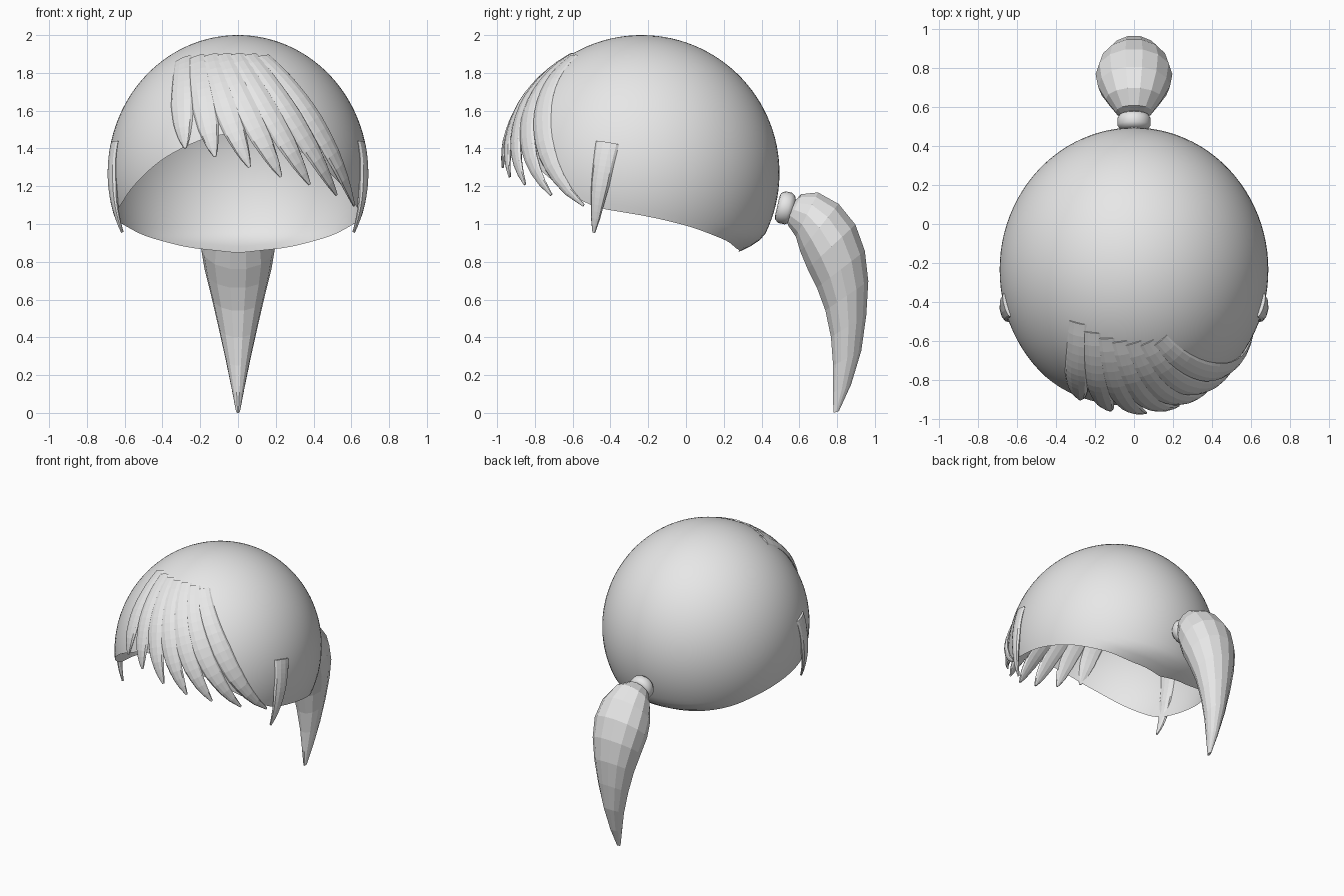
import bpy, bmesh, math
from mathutils import Vector

if "Cube" in bpy.data.objects:
    bpy.data.objects.remove(bpy.data.objects["Cube"])

C = Vector((0, -0.235, 1.27))      # skull centre
R = Vector((0.69, 0.73, 0.73))     # skull radii

grey = bpy.data.materials.new("light grey")
grey.diffuse_color = (0.8, 0.8, 0.8, 1)
grey.use_nodes = True
grey.node_tree.nodes["Principled BSDF"].inputs["Base Color"].default_value = grey.diffuse_color


def make(name, rings, closed_ends=True, smooth=None):
    """Skin a list of closed rings into a mesh object."""
    bm = bmesh.new()
    vs = [[bm.verts.new(p) for p in ring] for ring in rings]
    n = len(vs[0])
    for a, b in zip(vs, vs[1:]):
        for i in range(n):
            bm.faces.new((a[i], a[(i + 1) % n], b[(i + 1) % n], b[i]))
    if closed_ends:
        bm.faces.new(vs[0])
        bm.faces.new(vs[-1])
    bmesh.ops.remove_doubles(bm, verts=bm.verts, dist=1e-5)
    bmesh.ops.recalc_face_normals(bm, faces=bm.faces)
    me = bpy.data.meshes.new(name)
    bm.to_mesh(me)
    bm.free()
    me.materials.append(grey)
    ob = bpy.data.objects.new(name, me)
    bpy.context.collection.objects.link(ob)
    if smooth:
        bpy.ops.object.select_all(action='DESELECT')
        bpy.context.view_layer.objects.active = ob
        ob.select_set(True)
        bpy.ops.object.shade_smooth_by_angle(angle=math.radians(smooth))
    return ob


def interp(table, x):
    for (x0, y0), (x1, y1) in zip(table, table[1:]):
        if x <= x1:
            return y0 + (y1 - y0) * (x - x0) / (x1 - x0)
    return table[-1][1]


def smooth_interp(table, x, r=6):
    return sum(interp(table, min(180, abs(x + d))) for d in range(-r, r + 1, 2)) / (r + 1)


# hair cap: ellipsoid shell whose rim height depends on the direction from the front
RIM = [(0, 1.49), (17, 1.45), (35, 1.35), (49, 1.235), (68, 1.09), (93, 1.04),
       (113, 0.985), (126, 0.938), (150, 0.875), (180, 0.846)]
SEG, ROWS = 96, 40
rings = []
for j in range(ROWS + 1):
    ring = []
    for i in range(SEG):
        a = 2 * math.pi * i / SEG
        deg = abs(math.degrees(a if a <= math.pi else a - 2 * math.pi))
        zr = smooth_interp(RIM, deg)
        pol = math.acos((zr - C.z) / R.z) * j / ROWS
        z = C.z + R.z * math.cos(pol)
        tuck = 1 - 0.145 * max(0, (0.95 - z) / 0.1) ** 2
        ring.append((R.x * math.sin(pol) * math.sin(a) * tuck,
                     C.y - R.y * math.sin(pol) * math.cos(a) * tuck, z))
    rings.append(ring)
make("hair_cap", rings, closed_ends=False, smooth=40)


def on_front(x, z):
    k = 1 - (x / R.x) ** 2 - ((z - C.z) / R.z) ** 2
    return Vector((x, C.y - R.y * math.sqrt(max(k, 0)), z))


def on_side(y, z):
    k = 1 - ((y - C.y) / R.y) ** 2 - ((z - C.z) / R.z) ** 2
    return Vector((R.x * math.sqrt(max(k, 0)), y, z))


def lift(p, h):
    """Project a point on the skull and raise it by the fraction h."""
    d = p - C
    u = Vector((d.x / R.x, d.y / R.y, d.z / R.z)).normalized() * (1 + h)
    return C + Vector((u.x * R.x, u.y * R.y, u.z * R.z))


def quad(a, m, b, t):
    """Quadratic through three points."""
    return (a * (2 * (t - 0.5) * (t - 1)) + m * (4 * t * (1 - t)) + b * (2 * t * (t - 0.5)))


def strand(name, surf, pts, widths, thick, base, mirror=1, steps=14, sides=10):
    """Tapered lock of hair that follows the skull."""
    a, m, b = (Vector(p) for p in pts)
    path = [surf(*quad(a, m, b, k / steps)) for k in range(steps + 1)]
    rings = []
    for k, p in enumerate(path):
        t = k / steps
        tan = path[min(k + 1, steps)] - path[max(k - 1, 0)]
        side = tan.cross(p - C).normalized()
        w, th, h0 = interp(widths, t), interp(thick, t), interp(base, t)
        ring = []
        for i in range(sides):
            g = 2 * math.pi * i / sides
            q = lift(p + side * w * math.cos(g), h0 + th * math.sin(g))
            ring.append((q.x * mirror, q.y, q.z))
        rings.append(ring)
    return make(name, rings)


# swept fringe: seven locks fanning from the parting
TIPS = [(-0.275, 1.40), (-0.12, 1.355), (0.06, 1.30), (0.225, 1.25),
        (0.375, 1.21), (0.515, 1.155), (0.607, 1.10)]
for i, tip in enumerate(TIPS):
    s = i / 6
    root = (-0.29 + 0.42 * s, 1.865 + 0.03 * math.sin(math.pi * (0.1 + 0.65 * s)))
    mid = (-0.295 + 0.695 * s, 1.64 - 0.09 * s)
    strand(f"fringe_lock_{i + 1}", on_front, (root, mid, tip),
           [(0, 0.05), (0.5, 0.066), (0.72, 0.056), (0.9, 0.033), (1, 0.008)],
           [(0, 0.012), (0.4, 0.028), (0.8, 0.026), (1, 0.008)],
           [(0, 0.0), (1, 0.012)])

# sideburn locks
for name, m in (("right_sideburn", 1), ("left_sideburn", -1)):
    strand(name, on_side, ((-0.415, 1.43), (-0.452, 1.21), (-0.477, 0.97)),
           [(0, 0.064), (0.5, 0.05), (0.85, 0.026), (1, 0.008)],
           [(0, 0.02), (0.5, 0.035), (1, 0.01)],
           [(0, 0.005), (0.5, 0.008), (1, 0.045)], mirror=m)

# hair tie: rounded band tilted along the ponytail root
axis = Vector((0, 0.97, -0.22)).normalized()
up = Vector((0, 0.22, 0.97)).normalized()
mid = Vector((0, 0.527, 1.085))
rings = []
for off, r in ((-0.045, 0.05), (-0.04, 0.072), (-0.02, 0.086), (0.015, 0.086),
               (0.035, 0.074), (0.045, 0.05)):
    rings.append([mid + axis * off + up * r * math.sin(g) + Vector((r * math.cos(g), 0, 0))
                  for g in (2 * math.pi * i / 20 for i in range(20))])
make("hair_tie", rings, smooth=50)

# ponytail: upper edge y, z, lower edge y, z, half width
TAIL = [(0.565, 1.11, 0.53, 1.03, 0.06), (0.61, 1.16, 0.54, 0.99, 0.095),
        (0.70, 1.17, 0.58, 0.93, 0.145), (0.81, 1.11, 0.603, 0.85, 0.185),
        (0.90, 1.0, 0.64, 0.76, 0.197), (0.95, 0.86, 0.69, 0.66, 0.177),
        (0.968, 0.70, 0.735, 0.54, 0.142), (0.957, 0.52, 0.765, 0.40, 0.105),
        (0.93, 0.33, 0.777, 0.25, 0.067), (0.875, 0.15, 0.777, 0.11, 0.034),
        (0.81, 0.01, 0.78, 0.0, 0.01)]
rings = []
for y0, z0, y1, z1, w in TAIL:
    c = Vector((0, (y0 + y1) / 2, (z0 + z1) / 2))
    e = Vector((0, (y0 - y1) / 2, (z0 - z1) / 2))
    rings.append([c + e * math.sin(g) + Vector((w * math.cos(g), 0, 0))
                  for g in (2 * math.pi * i / 14 for i in range(14))])
make("ponytail", rings)
